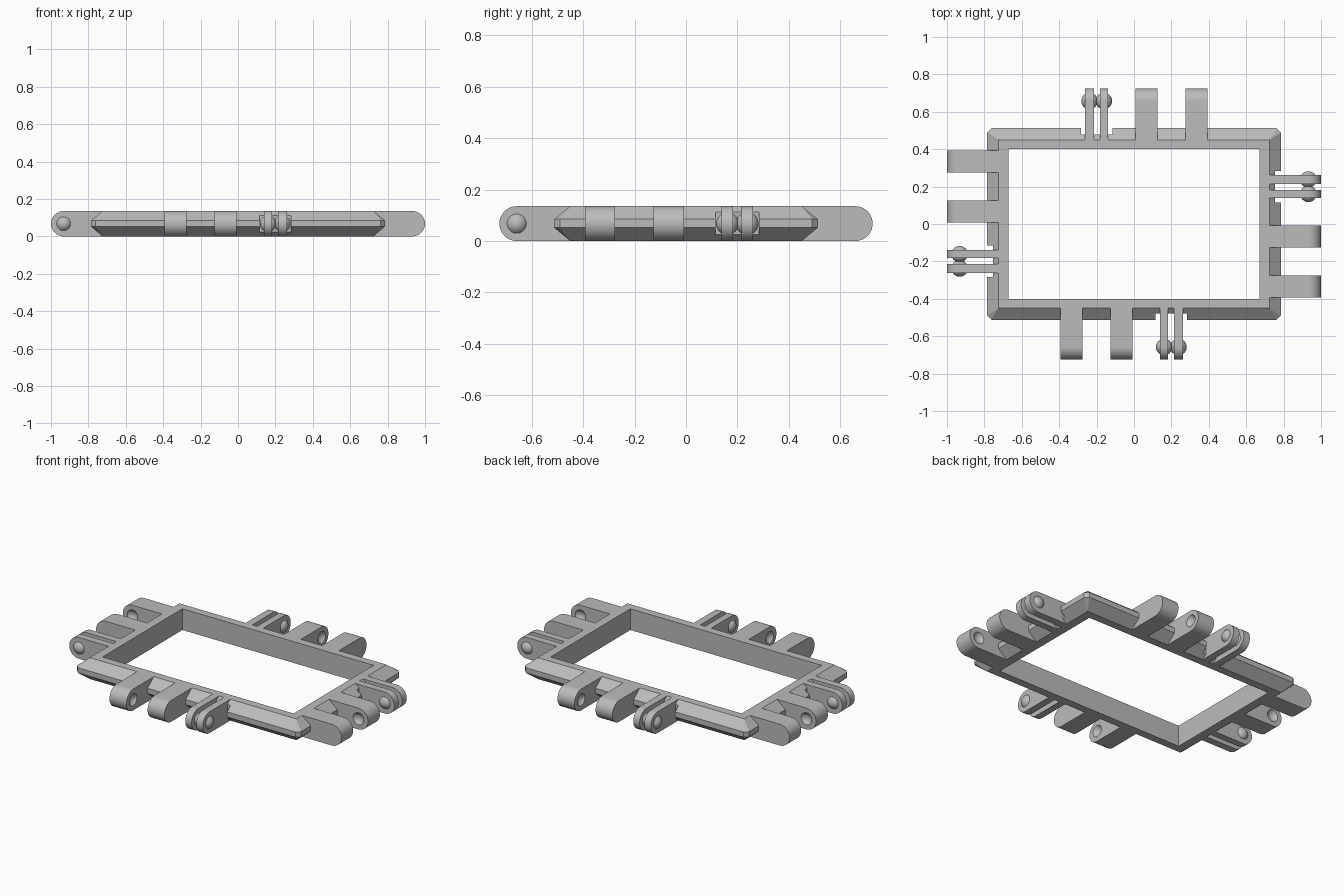
import bpy, bmesh, math
from mathutils import Matrix, Vector

cube = bpy.data.objects.get("Cube")
if cube:
    bpy.data.objects.remove(cube, do_unlink=True)

grey = bpy.data.materials.new("plain grey")
grey.use_nodes = True
grey.diffuse_color = (0.5, 0.5, 0.5, 1)
grey.node_tree.nodes["Principled BSDF"].inputs["Base Color"].default_value = (0.5, 0.5, 0.5, 1)

HEIGHT = 0.135
MID = HEIGHT / 2
BALL_R = 0.044      # sphere radius of the snap bumps
BALL_OUT = 0.021    # how far a bump stands out of its lug


def finish(bm, name):
    bmesh.ops.recalc_face_normals(bm, faces=bm.faces)
    mesh = bpy.data.meshes.new(name)
    bm.to_mesh(mesh)
    bm.free()
    mesh.materials.append(grey)
    obj = bpy.data.objects.new(name, mesh)
    bpy.context.collection.objects.link(obj)
    return obj


def select(obj):
    bpy.ops.object.select_all(action='DESELECT')
    obj.select_set(True)
    bpy.context.view_layer.objects.active = obj


def boolean(obj, tool, operation):
    tool.hide_render = True
    mod = obj.modifiers.new("boolean", 'BOOLEAN')
    mod.operation, mod.solver, mod.object = operation, 'EXACT', tool
    select(obj)
    bpy.ops.object.modifier_apply(modifier=mod.name)
    bpy.data.objects.remove(tool, do_unlink=True)


def box(name, lo, hi):
    bm = bmesh.new()
    bmesh.ops.create_cube(bm, size=1)
    for v in bm.verts:
        v.co = [lo[i] if v.co[i] < 0 else hi[i] for i in range(3)]
    return finish(bm, name)


def ball(name, x, y):
    bm = bmesh.new()
    bmesh.ops.create_uvsphere(bm, u_segments=32, v_segments=20, radius=BALL_R)
    bmesh.ops.translate(bm, vec=(x, y, MID), verts=bm.verts)
    return finish(bm, name)


def lug(name, x0, x1, root, tip):
    """Flat arm with a rounded end, reaching towards -y."""
    bm = bmesh.new()
    profile = [(-root, 0), (-root, HEIGHT)]
    for i in range(25):
        a = math.pi * i / 24
        profile.append((-(tip - MID) - MID * math.sin(a), MID + MID * math.cos(a)))
    face = bm.faces.new([bm.verts.new((x0, y, z)) for y, z in profile])
    ext = bmesh.ops.extrude_face_region(bm, geom=[face])
    moved = [g for g in ext["geom"] if isinstance(g, bmesh.types.BMVert)]
    bmesh.ops.translate(bm, vec=(x1 - x0, 0, 0), verts=moved)
    return finish(bm, name)


def build_frame():
    """Rectangular ring: half sizes, height and corner chamfer of each loop."""
    bm = bmesh.new()
    loops = []
    for hx, hy, z, c in [(0.67, 0.4, 0, 0), (0.725, 0.45, 0, 0),
                         (0.785, 0.512, 0.052, 0.022), (0.785, 0.512, 0.085, 0.022),
                         (0.725, 0.45, HEIGHT, 0), (0.67, 0.4, HEIGHT, 0)]:
        pts = []
        for sx, sy in [(1, 1), (-1, 1), (-1, -1), (1, -1)]:
            pair = [(sx * hx, sy * (hy - c), z), (sx * (hx - c), sy * hy, z)]
            pts += pair if sx == sy else pair[::-1]
        loops.append([bm.verts.new(p) for p in pts])
    for a, b in zip(loops, loops[1:] + loops[:1]):
        for i in range(8):
            j = (i + 1) % 8
            bm.faces.new((a[i], a[j], b[j], b[i]))
    bmesh.ops.remove_doubles(bm, verts=bm.verts, dist=0.0001)
    return finish(bm, "frame")


frame = build_frame()
sides = [("front", 0.45, 0.725), ("left", 0.725, 1.0),
         ("back", 0.45, 0.725), ("right", 0.725, 1.0)]

for turn, (side, root, tip) in enumerate(sides):
    spin = Matrix.Rotation(turn * math.pi / 2, 4, 'Z')
    pivot = -(tip - MID)

    # clearance notch in the rim behind the snap lugs
    notch = box("notch_cutter", (0.115, -root - 0.2, -0.1), (0.283, -root - 0.028, 0.3))
    notch.data.transform(spin)
    boolean(frame, notch, 'DIFFERENCE')

    # wide socket lugs with facing dimples, then thin snap lugs with outward bumps
    for label, x0, x1, face_x, outward in [
            ("outer_socket_lug", -0.393, -0.275, -0.275, 1),
            ("inner_socket_lug", -0.126, -0.008, -0.126, -1),
            ("inner_snap_lug", 0.138, 0.182, 0.138, -1),
            ("outer_snap_lug", 0.215, 0.261, 0.261, 1)]:
        part = lug(side + "_" + label, x0, x1, root, tip)
        socket = "socket" in label
        centre = face_x + outward * (BALL_R - BALL_OUT) * (1 if socket else -1)
        boolean(part, ball("ball_tool", centre, pivot),
                'DIFFERENCE' if socket else 'UNION')
        part.data.transform(spin)
        select(part)
        bpy.ops.object.shade_smooth_by_angle(angle=math.radians(30))
